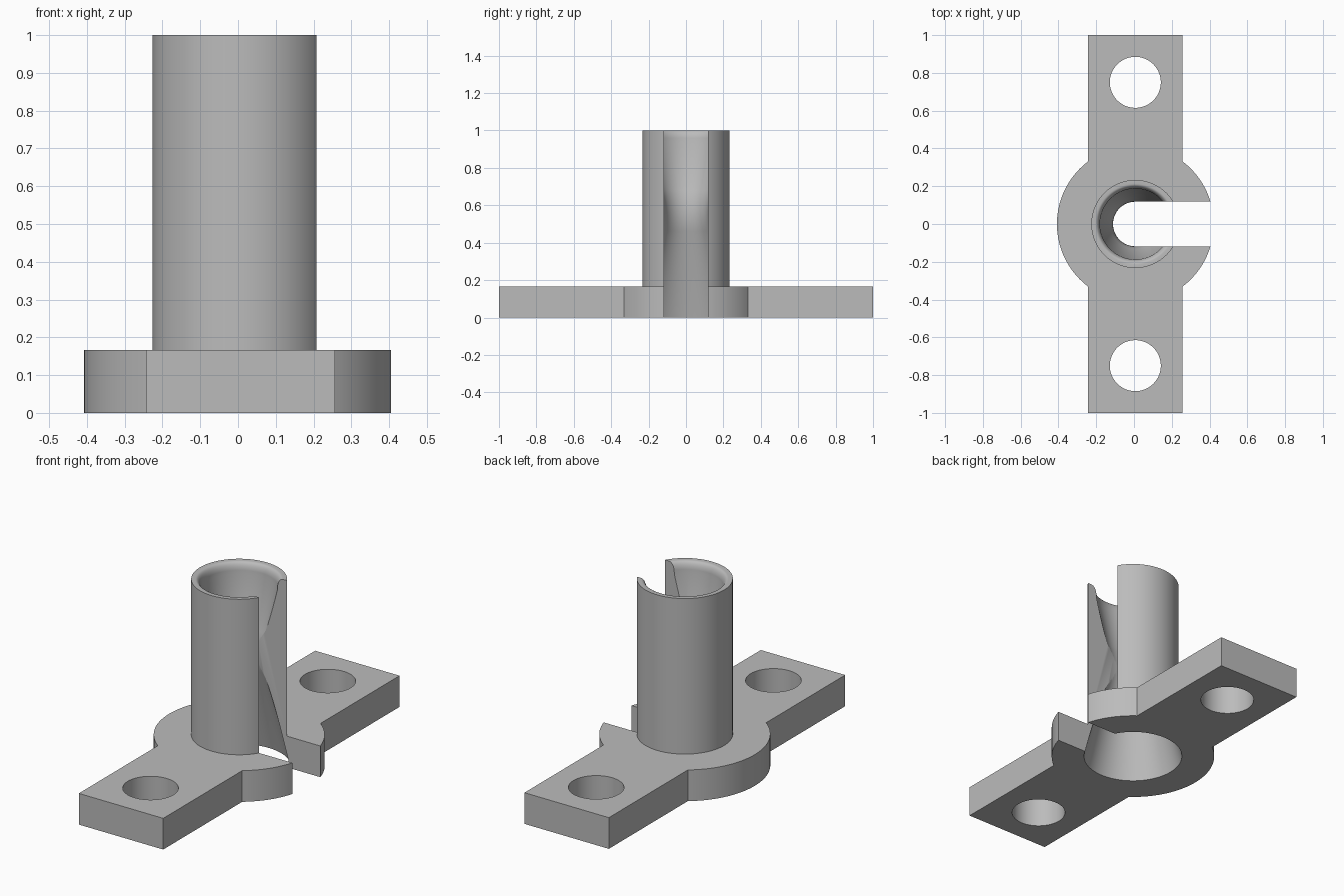
import bpy, bmesh, math

cube = bpy.data.objects.get("Cube")
if cube:
    bpy.data.objects.remove(cube, do_unlink=True)

CX = 0.007            # axis of the tube and holes
PLATE_TOP = 0.167
SLOT = 0.118          # half width of the slot, also the waist of the bore
SIDES = 96

grey = bpy.data.materials.new("plain grey")
grey.use_nodes = True
grey.diffuse_color = (0.5, 0.5, 0.5, 1)
grey.node_tree.nodes["Principled BSDF"].inputs["Base Color"].default_value = (0.5, 0.5, 0.5, 1)


def finish(name, bm):
    bmesh.ops.recalc_face_normals(bm, faces=bm.faces)
    mesh = bpy.data.meshes.new(name)
    bm.to_mesh(mesh)
    bm.free()
    mesh.materials.append(grey)
    obj = bpy.data.objects.new(name, mesh)
    bpy.context.scene.collection.objects.link(obj)
    return obj


def prism(name, outline, z0, z1):
    """Extrude a flat outline upwards."""
    bm = bmesh.new()
    face = bm.faces.new([bm.verts.new((x, y, z0)) for x, y in outline])
    new = bmesh.ops.extrude_face_region(bm, geom=[face])["geom"]
    verts = [v for v in new if isinstance(v, bmesh.types.BMVert)]
    bmesh.ops.translate(bm, verts=verts, vec=(0, 0, z1 - z0))
    return finish(name, bm)


def lathe(name, profile, y=0):
    """Closed solid turned from (radius, height) points."""
    bm = bmesh.new()
    rings = []
    for r, z in profile:
        rings.append([bm.verts.new((CX + r * math.cos(a), y + r * math.sin(a), z))
                      for a in (math.tau * i / SIDES for i in range(SIDES))])
    for low, high in zip(rings, rings[1:]):
        for i in range(SIDES):
            j = (i + 1) % SIDES
            bm.faces.new((low[i], low[j], high[j], high[i]))
    bm.faces.new(rings[0])
    bm.faces.new(rings[-1])
    return finish(name, bm)


def combine(body, tool, operation):
    mod = body.modifiers.new(operation, "BOOLEAN")
    mod.operation, mod.solver, mod.object = operation, "EXACT", tool
    bpy.context.view_layer.update()
    deps = bpy.context.evaluated_depsgraph_get()
    mesh = bpy.data.meshes.new_from_object(body.evaluated_get(deps))
    body.modifiers.clear()
    body.data = mesh
    bpy.data.objects.remove(tool, do_unlink=True)


# Mounting plate: straight arms with a round boss in the middle
HALF, BOSS = 0.25, 0.415
corner = math.acos(HALF / BOSS)
arc = [-corner + 2 * corner * i / 40 for i in range(41)]
right = [(HALF, -1)] + [(BOSS * math.cos(a), BOSS * math.sin(a)) for a in arc] + [(HALF, 1)]
outline = right + [(-x, -y) for x, y in right]
body = prism("slotted_tube_bracket", [(CX + x, y) for x, y in outline], 0, PLATE_TOP)

# Upright tube
combine(body, lathe("tube", [(0.233, 0.08), (0.233, 1)]), "UNION")

# Hourglass bore: lower cone, curved waist, upper cone, rounded lip
bore = [(0.275, -0.1), (0.25, 0), (0.14, 0.44)]
bore += [(SLOT + 0.022 * t * t, 0.57 + 0.13 * t) for t in (i / 6 for i in range(-5, 6))]
bore += [(0.14, 0.7), (0.187, 0.94)]
bore += [(0.212 - 0.025 * math.cos(a), 0.95 + 0.05 * math.sin(a))
         for a in (math.pi / 2 * i / 8 for i in range(1, 8))]
bore += [(0.212, 1), (0.212, 1.1)]
combine(body, lathe("bore", bore), "DIFFERENCE")

# Bolt holes
for side in (-1, 1):
    combine(body, lathe("bolt_hole", [(0.135, -0.1), (0.135, 0.3)], side * 0.75), "DIFFERENCE")

# Slot open to one side through tube and plate
slot = [(CX, -SLOT), (0.6, -SLOT), (0.6, SLOT), (CX, SLOT)]
combine(body, prism("slot", slot, -0.2, 1.2), "DIFFERENCE")

bpy.ops.object.select_all(action="DESELECT")
body.select_set(True)
bpy.context.view_layer.objects.active = body
bpy.ops.object.shade_smooth_by_angle(angle=math.radians(30))
